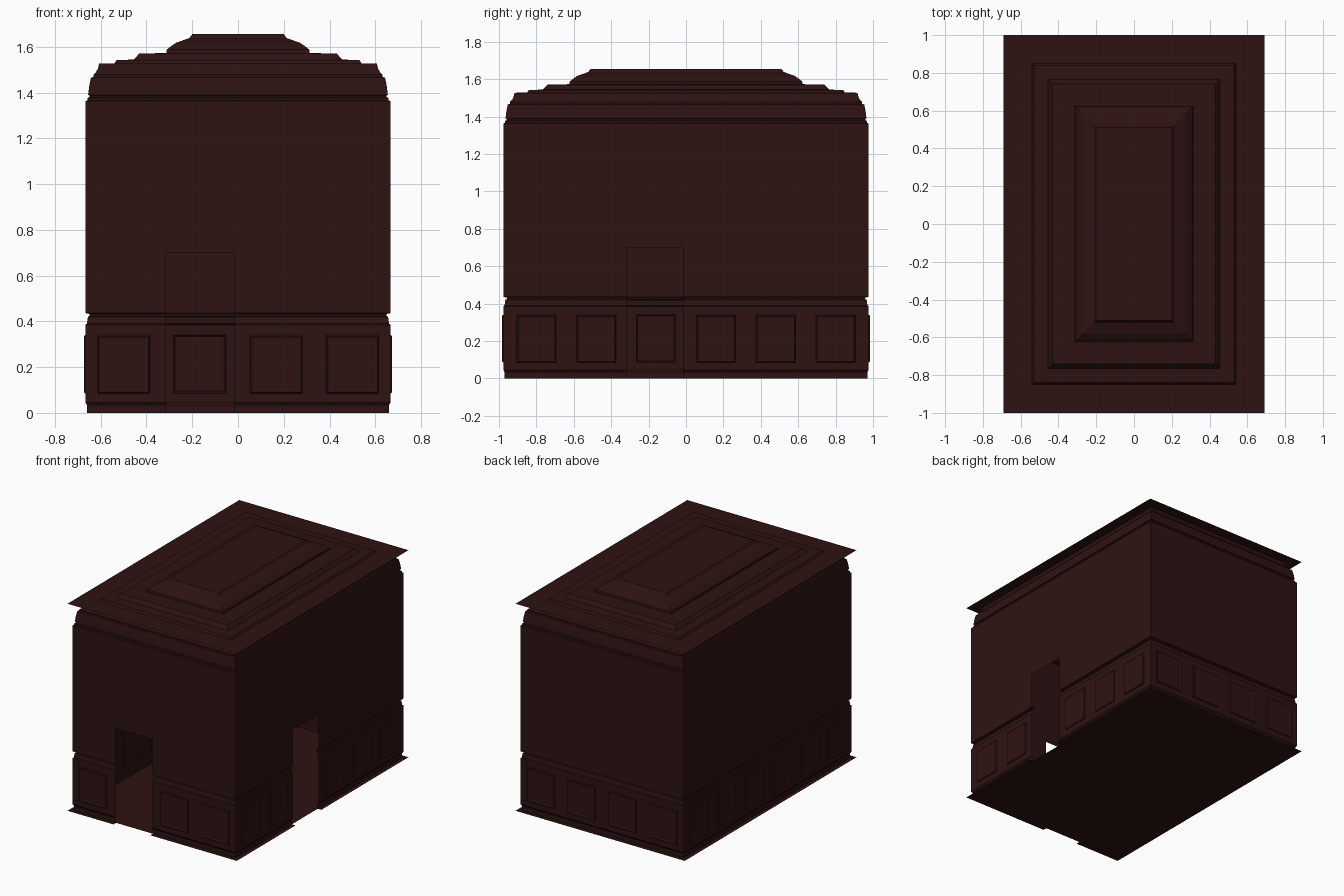
import bpy, bmesh
from mathutils import Vector

if "Cube" in bpy.data.objects:
    bpy.data.objects.remove(bpy.data.objects["Cube"])

D = 0.31  # room is longer in y than in x by this much per side

def material(name, col):
    m = bpy.data.materials.new(name)
    m.diffuse_color = (*col, 1)
    m.use_nodes = True
    m.node_tree.nodes["Principled BSDF"].inputs["Base Color"].default_value = m.diffuse_color
    return m

wood = material("dark_red_wood", (0.027, 0.006, 0.006))

def finish(bm, name):
    me = bpy.data.meshes.new(name)
    bm.to_mesh(me)
    bm.free()
    me.materials.append(wood)
    ob = bpy.data.objects.new(name, me)
    bpy.context.collection.objects.link(ob)
    return ob

# Wall cross-sections: (half width in x, height)
WAINSCOT = [(.69, 0), (.66, 0), (.66, .035), (.667, .045), (.667, .085), (.667, .34),
            (.667, .385), (.660, .39), (.656, .42), (.648, .424), (.648, .432)]
UPPER = [(.648, .432), (.667, .436), (.667, .70), (.667, 1.362)]
CORNICE = [(.667, 1.362), (.658, 1.366), (.658, 1.376), (.650, 1.38), (.650, 1.388), (.655, 1.39),
           (.650, 1.43), (.643, 1.465), (.632, 1.468), (.632, 1.478), (.622, 1.487), (.612, 1.505), (.607, 1.526)]

# Sides: outward normal, direction along the wall, extra depth, extra length, panel centres, panel half width, door
XP, YP = (-.5, -.167, .167, .5), (-.8, -.48, -.16, .16, .48, .8)
DOOR = (-.315, -.015)
SIDES = {
    "front": ((0, -1), (1, 0), D, 0, XP, .115, DOOR),
    "right": ((1, 0), (0, 1), 0, D, YP, .105, DOOR),
    "back": ((0, 1), (-1, 0), D, 0, XP, .115, None),
    "left": ((-1, 0), (0, -1), 0, D, YP, .105, None),
}

def wall_part(name, profile, side, panels=False):
    n, a, depth, length, centres, hw, door = side
    n, a = Vector((*n, 0)), Vector((*a, 0))
    if door:
        centres = [c for c in centres if not door[0] - hw < c < door[1] + hw / 2]
    cuts = list(door) if door else []
    if panels:
        cuts += [c + s * hw for c in centres for s in (-1, 1)]
    cuts.sort()
    bm = bmesh.new()
    rows = []
    for h, z in profile:
        end = h + length          # mitred at the corners
        rows.append([bm.verts.new(n * (h + depth) + a * t + Vector((0, 0, z)))
                     for t in [-end] + cuts + [end]])
    recessed = []
    for i in range(len(rows) - 1):
        zm = (profile[i][1] + profile[i + 1][1]) / 2
        for j in range(len(cuts) + 1):
            t0 = cuts[j - 1] if j else -9
            t1 = cuts[j] if j < len(cuts) else 9
            mid = (t0 + t1) / 2
            if door and zm < .70 and door[0] < mid < door[1]:
                continue
            f = bm.faces.new((rows[i][j], rows[i][j + 1], rows[i + 1][j + 1], rows[i + 1][j]))
            if panels and .085 < zm < .34 and any(abs(mid - c) < .01 for c in centres):
                recessed.append(f)
    bm.normal_update()
    # Panels: moulded frame, then a field set slightly back
    if recessed:
        bmesh.ops.inset_individual(bm, faces=recessed, thickness=.008, depth=.007)
        bmesh.ops.inset_individual(bm, faces=recessed, thickness=.016, depth=-.004)
    bmesh.ops.delete(bm, geom=[v for v in bm.verts if not v.link_faces], context='VERTS')
    return finish(bm, name)

for key, side in SIDES.items():
    wall_part(key + "_wainscot", WAINSCOT, side, True)
    wall_part(key + "_wall", UPPER, side)
    wall_part(key + "_cornice", CORNICE, side)

def rings(name, profile):
    """Stack of rectangular rings with the last one capped."""
    bm = bmesh.new()
    prev = None
    for h, z in profile:
        ring = [bm.verts.new((sx * h, sy * (h + D), z)) for sx, sy in ((-1, -1), (1, -1), (1, 1), (-1, 1))]
        if prev:
            for k in range(4):
                bm.faces.new((prev[k], prev[(k + 1) % 4], ring[(k + 1) % 4], ring[k]))
        prev = ring
    bm.faces.new(prev)
    return finish(bm, name)

# Stepped tray ceiling with a coved centre
rings("tray_ceiling", [(.69, 1.526), (.54, 1.528), (.53, 1.542), (.455, 1.544), (.432, 1.57), (.313, 1.573),
                       (.311, 1.588), (.296, 1.60), (.272, 1.617), (.213, 1.638), (.2, 1.655)])
# Floor
rings("floor", [(.66, 0)])
